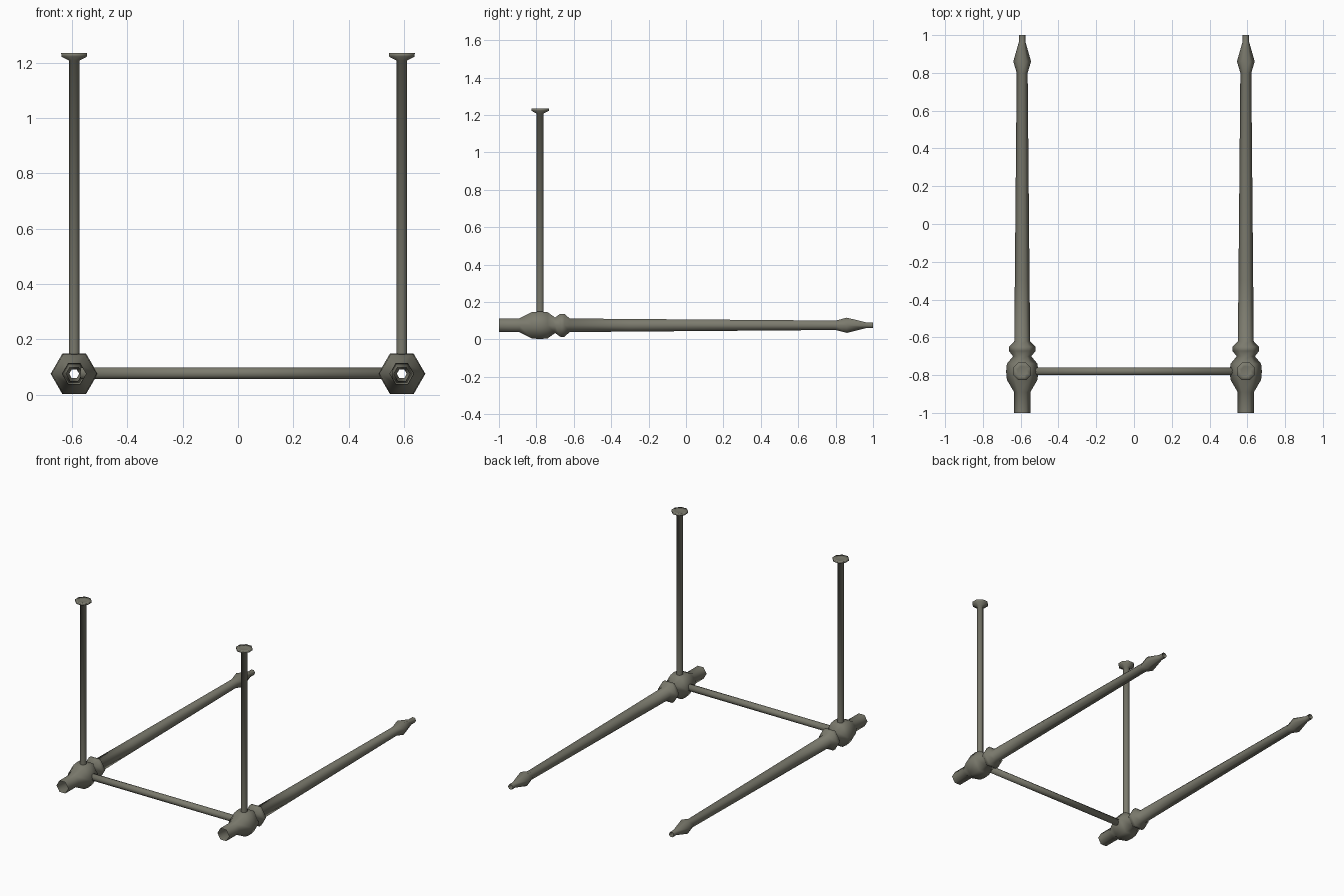
import bpy, math
from mathutils import Matrix, Vector

if "Cube" in bpy.data.objects:
    bpy.data.objects.remove(bpy.data.objects["Cube"])

metal = bpy.data.materials.new("olive grey metal")
metal.diffuse_color = (0.20, 0.197, 0.155, 1)
metal.use_nodes = True
metal.node_tree.nodes["Principled BSDF"].inputs["Base Color"].default_value = metal.diffuse_color


def lathe(name, profile, sides, axis, origin, turn=0.0, cap_start=False, cap_end=False):
    """Sweep (position, radius) rings along the x, y or z axis."""
    verts, faces = [], []
    for t, r in profile:
        for i in range(sides):
            a = turn + 2 * math.pi * i / sides
            u, v = r * math.cos(a), r * math.sin(a)
            p = {'x': (t, u, v), 'y': (v, t, u), 'z': (u, v, t)}[axis]
            verts.append(Vector(p) + Vector(origin))
    for k in range(len(profile) - 1):
        for i in range(sides):
            j = (i + 1) % sides
            faces.append((k * sides + i, k * sides + j,
                          (k + 1) * sides + j, (k + 1) * sides + i))
    if cap_start:
        faces.append(tuple(reversed(range(sides))))
    if cap_end:
        n = (len(profile) - 1) * sides
        faces.append(tuple(range(n, n + sides)))
    me = bpy.data.meshes.new(name)
    me.from_pydata(verts, [], faces)
    me.materials.append(metal)
    me.shade_smooth()
    ob = bpy.data.objects.new(name, me)
    bpy.context.collection.objects.link(ob)
    return ob


AXIS_Z, HUB_Y, SIDE_X = 0.0755, -0.78, 0.592

# hollow turned pole: socket end, hub, collar, taper, bulge, tip
pole = [(-1.0, .043), (-.89, .043), (-.825, .081), (-.78, .085), (-.74, .081),
        (-.70, .048), (-.672, .071), (-.650, .071), (-.622, .042),
        (-.30, .039), (.80, .029), (.86, .047), (.962, .018), (1.0, .018)]
# upright with flared, slightly dished head
post = [(.125, .021), (1.208, .021), (1.222, .05), (1.235, .051), (1.23, .027)]

for side, s in (("left", -1), ("right", 1)):
    lathe(side + "_pole", pole, 6, 'y', (s * SIDE_X, 0, AXIS_Z), turn=math.pi / 6 * 3)
    lathe(side + "_upright", post, 8, 'z', (s * SIDE_X, HUB_Y, 0),
          turn=math.pi / 8, cap_end=True)

# bar joining the two hubs
lathe("cross_bar", [(-.57, .022), (.56, .022)], 8, 'x', (0, HUB_Y, AXIS_Z + .002),
      turn=math.pi / 8, cap_start=True, cap_end=True)
